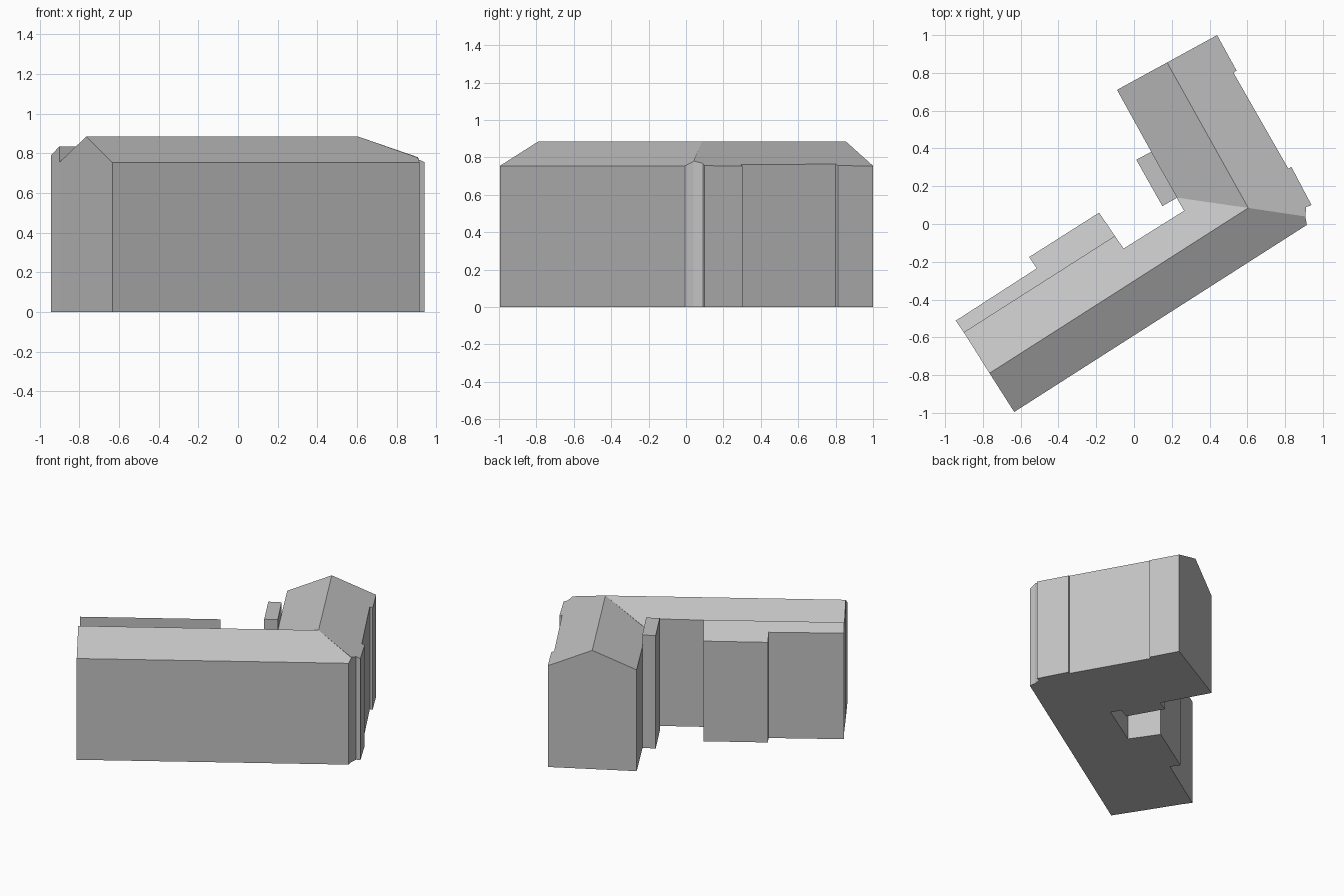
import bpy
import bmesh
from mathutils import Vector

old = bpy.data.objects.get("Cube")
if old:
    bpy.data.objects.remove(old, do_unlink=True)

# One plain grey for walls and roofs
GREY = (0.54, 0.54, 0.54, 1)
grey = bpy.data.materials.new("plain grey")
grey.use_nodes = True
grey.diffuse_color = GREY
grey.node_tree.nodes["Principled BSDF"].inputs["Base Color"].default_value = GREY

RIDGE, EAVE = 0.885, 0.755


def pitch(start, end, eave_point, top=RIDGE, low=EAVE):
    """Height rule of a roof slope: falls from a level line to an eave point."""
    a, b = Vector(start), Vector(end)
    along = (b - a).normalized()
    across = Vector((-along.y, along.x))
    run = (Vector(eave_point) - a).dot(across)
    return lambda p: top - (top - low) * (Vector(p) - a).dot(across) / run


def building(name, slopes):
    """Roof slopes (outline, height rule) with walls dropped to the ground."""
    bm = bmesh.new()
    for outline, height in slopes:
        verts = [bm.verts.new((*p, height(p))) for p in outline]
        bm.faces.new(verts)
    bmesh.ops.remove_doubles(bm, verts=bm.verts, dist=0.012)
    rim = [e for e in bm.edges if e.is_boundary]
    new = bmesh.ops.extrude_edge_only(bm, edges=rim)["geom"]
    for v in new:
        if isinstance(v, bmesh.types.BMVert):
            v.co.z = 0
    base = [e for e in new if isinstance(e, bmesh.types.BMEdge)
            and all(v.co.z == 0 for v in e.verts)]
    bmesh.ops.contextual_create(bm, geom=base)
    bmesh.ops.recalc_face_normals(bm, faces=bm.faces)
    mesh = bpy.data.meshes.new(name)
    bm.to_mesh(mesh)
    bm.free()
    mesh.materials.append(grey)
    obj = bpy.data.objects.new(name, mesh)
    bpy.context.collection.objects.link(obj)
    return obj


# Shared corner points of the two wings
gable_a, bend, gable_b = (-0.765, -0.79), (0.605, 0.085), (0.175, 0.855)
hip, valley = (0.907, 0.04), (0.225, 0.14)
front_corner, outer_corner = (-0.634, -0.995), (0.915, -0.005)
step = (-0.9, -0.575)
step_end = (-0.1, -0.065)

# Long wing: front slope and courtyard slope
front = pitch(gable_a, bend, front_corner)
court = pitch(gable_a, bend, step)
building("long_wing", [
    ([gable_a, front_corner, outer_corner, hip, bend], front),
    ([gable_a, bend, valley, (0.265, 0.07), (-0.055, -0.13), step_end, step], court),
])

# Rear wing: outer slope with shallow recesses, and courtyard slope
rear_end = (0.44, 1.0)
outer = pitch(gable_b, bend, rear_end)
inner = pitch(gable_b, bend, (-0.09, 0.71))
building("rear_wing", [
    ([bend, hip, (0.912, 0.09), (0.94, 0.1), (0.833, 0.303), (0.817, 0.293),
      (0.527, 0.8), (0.543, 0.812), rear_end, gable_b], outer),
    ([bend, gable_b, (-0.09, 0.71), valley], inner),
])

# Raised lean-to along the courtyard side, with a projecting bay
lean = pitch(step, step_end, (-0.185, 0.06), 0.835, 0.747)
building("lean_to_with_bay", [
    ([step, step_end, (-0.185, 0.06), (-0.555, -0.175), (-0.515, -0.235),
      (-0.944, -0.512)], lean),
])

# Small flat-topped tower on the courtyard side of the rear wing
building("stair_tower", [
    ([(0.012, 0.34), (0.15, 0.095), (0.23, 0.14), (0.092, 0.383)], lambda p: 0.842),
])
